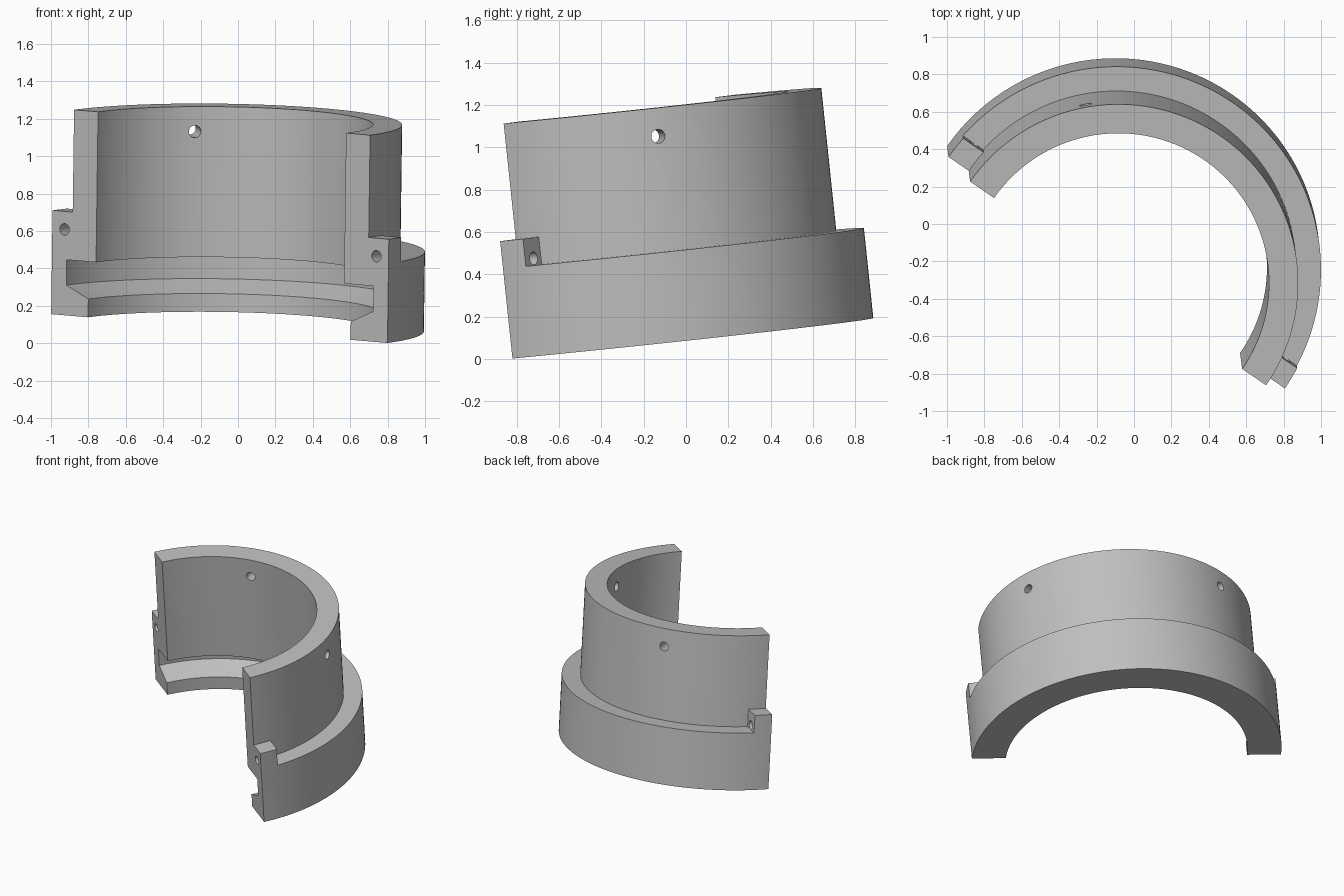
import bpy, bmesh, math
from mathutils import Matrix, Vector

if "Cube" in bpy.data.objects:
    bpy.data.objects.remove(bpy.data.objects["Cube"])

SEGMENTS = 96
FLANGE_R, WALL_R = 1.094, 0.963
FLANGE_TOP, EAR_TOP, EAR_DEPTH = 0.428, 0.558, 0.127

# Placement: the half ring is turned about its axis, then tilted slightly
axis = Vector((0.0135, -0.105, 1)).normalized()
tilt = Vector((0, 0, 1)).rotation_difference(axis).to_matrix().to_4x4()
PLACE = (Matrix.Translation((-0.1, -0.202, 0.0785)) @ tilt
         @ Matrix.Rotation(math.radians(-34.7), 4, 'Z'))

grey = bpy.data.materials.new("plain grey")
grey.use_nodes = True
colour = (0.52, 0.52, 0.52, 1)
grey.diffuse_color = colour
grey.node_tree.nodes["Principled BSDF"].inputs["Base Color"].default_value = colour


def make_object(name, bm):
    bmesh.ops.recalc_face_normals(bm, faces=bm.faces)
    mesh = bpy.data.meshes.new(name)
    bm.to_mesh(mesh)
    bm.free()
    mesh.materials.append(grey)
    obj = bpy.data.objects.new(name, mesh)
    bpy.context.collection.objects.link(obj)
    obj.matrix_world = PLACE
    return obj


def half_ring(name, profile):
    """Sweep a closed (radius, height) profile through half a turn."""
    bm = bmesh.new()
    rings = []
    for i in range(SEGMENTS + 1):
        a = math.pi * i / SEGMENTS
        rings.append([bm.verts.new((r * math.cos(a), r * math.sin(a), h))
                      for r, h in profile])
    n = len(profile)
    for p, q in zip(rings, rings[1:]):
        for j in range(n):
            k = (j + 1) % n
            bm.faces.new((p[j], p[k], q[k], q[j]))
    bm.faces.new(rings[0])
    bm.faces.new(rings[-1])
    return make_object(name, bm)


def ear(name, side):
    """Upright block that follows the flange rim and has a flat back."""
    def arc(radius):
        end = math.asin(EAR_DEPTH / radius)
        return [(side * radius * math.cos(end * i / 4),
                 radius * math.sin(end * i / 4)) for i in range(5)]
    outline = arc(FLANGE_R) + arc(WALL_R - 0.001)[::-1]
    bm = bmesh.new()
    base = bm.faces.new([bm.verts.new((x, y, FLANGE_TOP)) for x, y in outline])
    top = bmesh.ops.extrude_face_region(bm, geom=[base], use_keep_orig=True)
    moved = [v for v in top["geom"] if isinstance(v, bmesh.types.BMVert)]
    bmesh.ops.translate(bm, verts=moved, vec=(0, 0, EAR_TOP - FLANGE_TOP))
    return make_object(name, bm)


def drill(obj, centre, direction, radius, length):
    """Cut a round hole through the object."""
    bm = bmesh.new()
    turn = Vector((0, 0, 1)).rotation_difference(Vector(direction)).to_matrix().to_4x4()
    bmesh.ops.create_cone(bm, cap_ends=True, segments=32, radius1=radius,
                          radius2=radius, depth=length,
                          matrix=Matrix.Translation(centre) @ turn)
    cutter = make_object("hole_cutter", bm)
    cutter.hide_render = True
    mod = obj.modifiers.new("hole", 'BOOLEAN')
    mod.operation = 'DIFFERENCE'
    mod.solver = 'EXACT'
    mod.object = cutter
    bpy.context.view_layer.objects.active = obj
    bpy.ops.object.modifier_apply(modifier=mod.name)
    bpy.data.objects.remove(cutter)


# Half collar: bottom lip, stepped flange, tall wall and inner groove
collar = half_ring("half_collar", [
    (0.854, 0), (FLANGE_R, 0), (FLANGE_R, FLANGE_TOP), (WALL_R, FLANGE_TOP),
    (WALL_R, 1.108), (0.807, 1.108), (0.807, 0.299), (0.998, 0.299),
    (0.998, 0.163), (0.854, 0.098)])

# Two radial holes near the top of the wall
for degrees in (45, 135):
    a = math.radians(degrees)
    d = Vector((math.cos(a), math.sin(a), 0))
    drill(collar, d * 0.885 + Vector((0, 0, 0.974)), d, 0.033, 0.4)

# Drilled fastening ears at both ends of the flange
parts = [collar]
for name, side in (("left_ear", 1), ("right_ear", -1)):
    block = ear(name, side)
    drill(block, (side * 1.015, EAR_DEPTH / 2, 0.461), (0, 1, 0), 0.031, 0.4)
    parts.append(block)

# Smooth round surfaces with crisp edges
bpy.ops.object.select_all(action='DESELECT')
for part in parts:
    part.select_set(True)
bpy.context.view_layer.objects.active = collar
bpy.ops.object.shade_smooth_by_angle(angle=math.radians(30))
